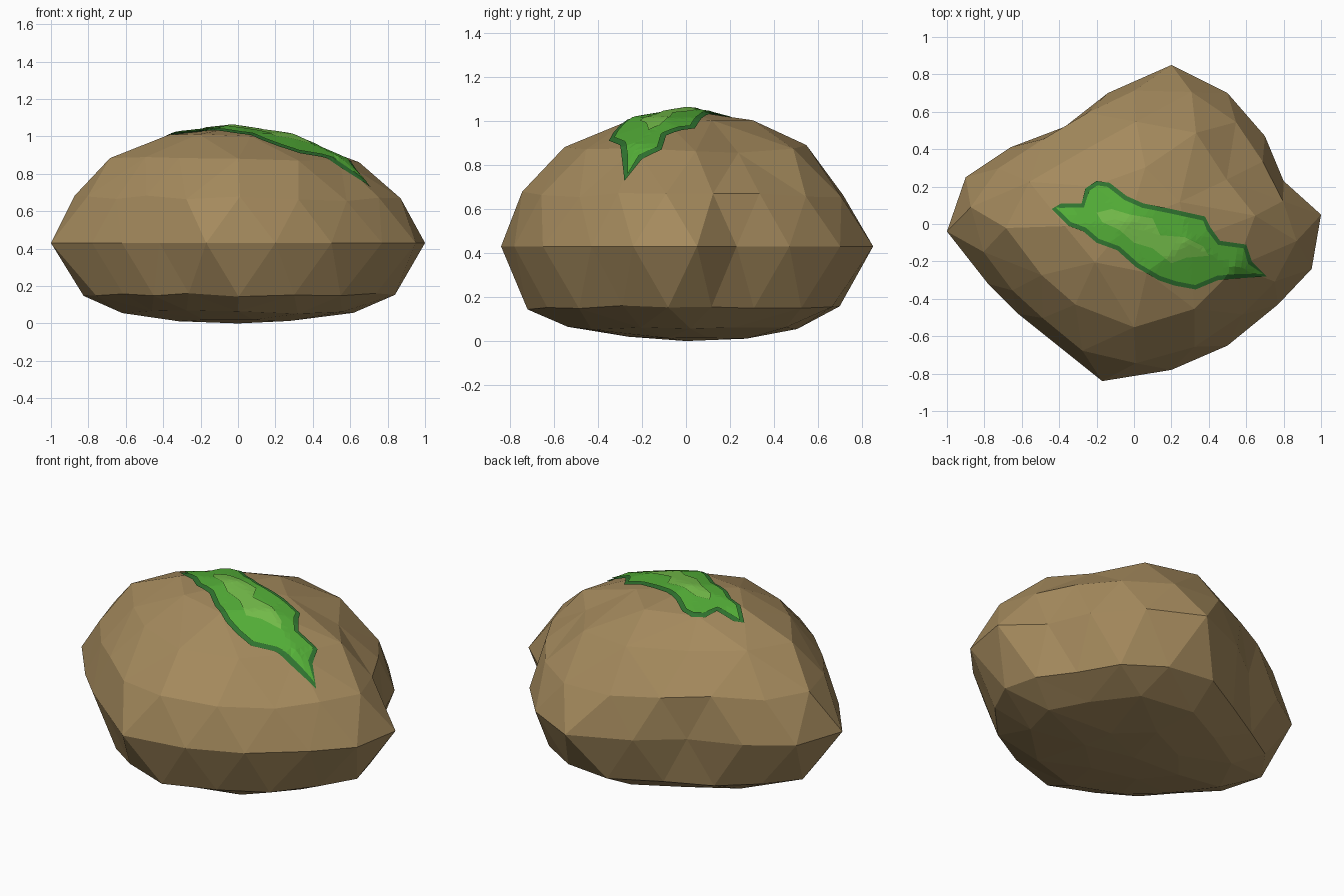
import bpy, bmesh, math, random
from mathutils import Vector
from mathutils.bvhtree import BVHTree

if "Cube" in bpy.data.objects:
    bpy.data.objects.remove(bpy.data.objects["Cube"])

random.seed(7)

def material(name, rgb):
    m = bpy.data.materials.new(name)
    m.diffuse_color = (*rgb, 1)
    m.use_nodes = True
    m.node_tree.nodes["Principled BSDF"].inputs["Base Color"].default_value = m.diffuse_color
    return m

def finish(bm, name, mat):
    me = bpy.data.meshes.new(name)
    bm.to_mesh(me)
    me.materials.append(mat)
    ob = bpy.data.objects.new(name, me)
    bpy.context.collection.objects.link(ob)
    return ob

# Widest outline of the rock seen from the top, counter-clockwise from the right tip
OUTLINE = [(1, .05), (.8, .23), (.7, .47), (.5, .7), (.2, .85), (-.14, .7), (-.37, .52),
           (-.66, .41), (-.9, .25), (-1, -.04), (-.78, -.32), (-.62, -.48),
           (-.42, -.64), (-.17, -.84), (.2, -.78), (.5, -.65), (.77, -.43), (.95, -.24)]
# Rings of corners: latitude, corner count, height, share of the outline
RINGS = [(-90, 1, 0, 0), (-68, 7, .015, .33), (-46, 12, .06, .65), (-23, 18, .15, .87),
         (0, 18, .43, 1), (23, 18, .67, .91), (46, 12, .88, .68), (68, 7, 1.005, .36), (90, 1, 1.045, 0)]

def outline_at(t):
    t = (t * 18) % 18
    i = int(t) % 18
    return Vector(OUTLINE[i]).lerp(Vector(OUTLINE[(i + 1) % 18]), t - int(t))

# Rock: staggered rings hulled on a sphere, then stretched to the outline
rock = bmesh.new()
target = {}
for row, (lat, n, z, share) in enumerate(RINGS):
    a = math.radians(lat)
    s, c = math.sin(a), math.cos(a)
    for k in range(n):
        t = (k + .5 * (row % 2)) / n
        ang = t * math.tau
        p = outline_at(t)
        p = p.lerp(p.normalized() * .86, .35 * abs(s)) * share
        j = 0 if lat == 0 or n == 1 else .014
        jit = [random.uniform(-j, j) for _ in range(3)]
        up = max(s, 0)
        v = rock.verts.new((c * math.cos(ang), c * math.sin(ang), s))
        target[v] = Vector((p.x - .03 * up + jit[0], p.y + .01 * up + jit[1],
                            max(0, z - .03 * p.x * up + (jit[2] if s > 0 else jit[2] * share))))
bmesh.ops.convex_hull(rock, input=rock.verts[:])
for v, co in target.items():
    v.co = co
bmesh.ops.triangulate(rock, faces=rock.faces[:])
bmesh.ops.recalc_face_normals(rock, faces=rock.faces[:])
tree = BVHTree.FromBMesh(rock)
finish(rock, "rock", material("stone_brown", (.375, .255, .11)))

def inset(points, d):
    out = []
    for i, p in enumerate(points):
        a, b = Vector(points[i - 1]), Vector(points[(i + 1) % len(points)])
        t = (b - a).normalized()
        out.append(Vector(p) + Vector((t.y, -t.x)) * d)
    return out

def drape(name, points, lift, mat):
    """Flat patch, finely divided and dropped onto the rock."""
    bm = bmesh.new()
    bm.faces.new([bm.verts.new((p[0], p[1], 0)) for p in points])
    bmesh.ops.triangulate(bm, faces=bm.faces[:])
    for _ in range(6):
        long = [e for e in bm.edges if e.calc_length() > .05]
        if not long:
            break
        bmesh.ops.subdivide_edges(bm, edges=long, cuts=1)
        bmesh.ops.triangulate(bm, faces=bm.faces[:])
    for v in bm.verts:
        hit, normal, _, _ = tree.ray_cast(Vector((v.co.x, v.co.y, 3)), Vector((0, 0, -1)))
        if hit:
            v.co = hit + Vector((0, 0, lift))
    bmesh.ops.recalc_face_normals(bm, faces=bm.faces[:])
    if sum(f.normal.z for f in bm.faces) < 0:
        bmesh.ops.reverse_faces(bm, faces=bm.faces[:])
    finish(bm, name, mat)

# Moss: dark rim, green middle and pale highlight, listed clockwise from the left tip
MOSS = [(-.44, .08), (-.39, .11), (-.28, .11), (-.26, .19), (-.2, .23), (-.13, .22), (-.04, .15),
        (.05, .11), (.2, .08), (.38, .04), (.41, -.02), (.46, -.09), (.6, -.11), (.63, -.2),
        (.71, -.28), (.57, -.29), (.45, -.3), (.33, -.35), (.22, -.33), (.13, -.3), (.01, -.23),
        (-.09, -.14), (-.2, -.1), (-.27, -.04), (-.35, -.01)]
LIGHT = [(-.2, .06), (-.12, .08), (-.02, .05), (.1, .03), (.14, -.06), (.27, -.07), (.37, -.12),
         (.4, -.17), (.28, -.18), (.2, -.21), (.1, -.13), (0, -.1), (-.08, -.03), (-.17, .01)]
drape("moss_rim", MOSS, .008, material("dark_green", (.03, .18, .03)))
drape("moss_patch", inset(MOSS, .024), .015, material("moss_green", (.09, .44, .04)))
drape("moss_highlight", LIGHT, .02, material("light_green", (.18, .52, .07)))
